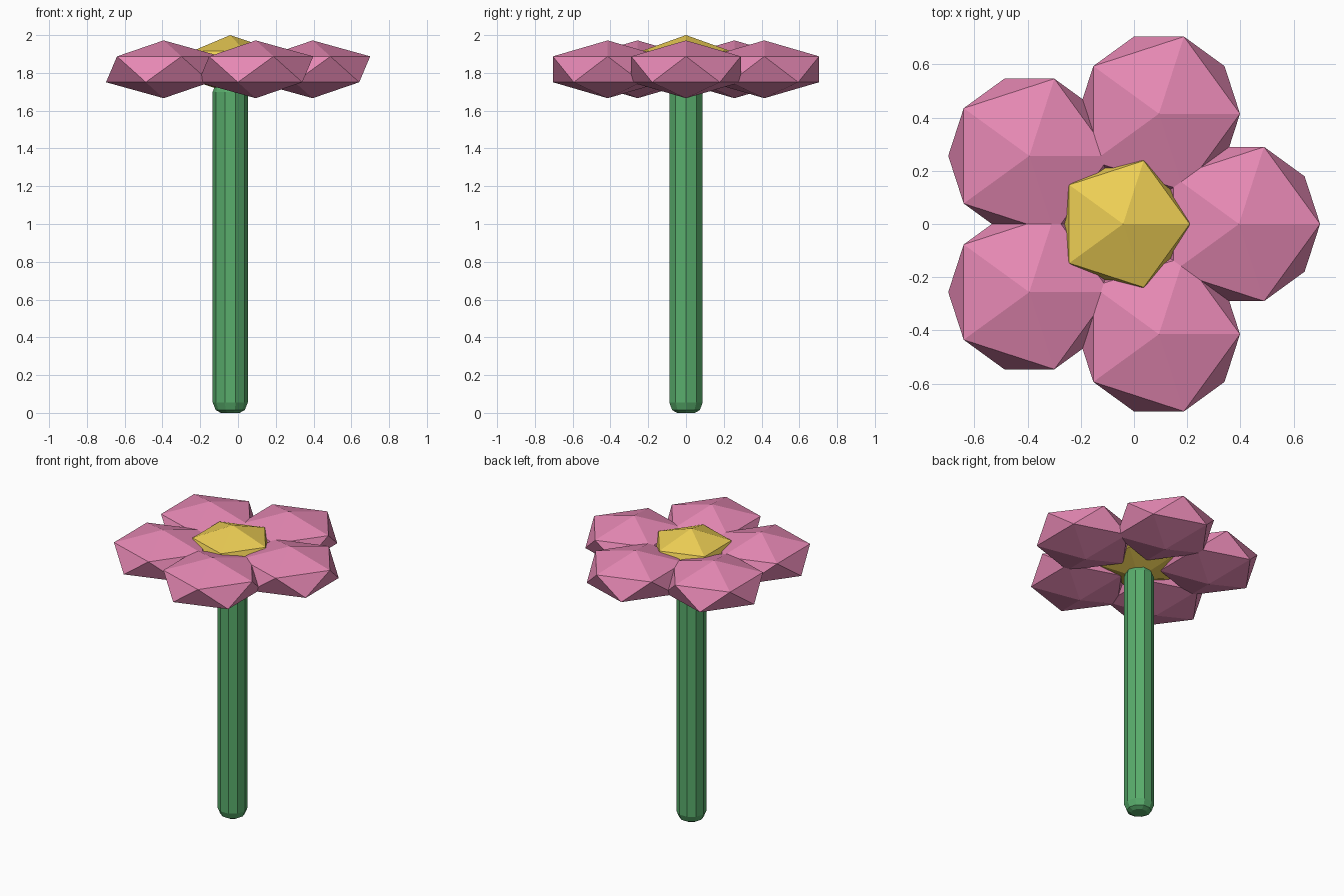
import bpy, bmesh, math

if "Cube" in bpy.data.objects:
    bpy.data.objects.remove(bpy.data.objects["Cube"])

CX = -0.041  # flower axis


def material(name, rgb):
    m = bpy.data.materials.new(name)
    m.diffuse_color = (*rgb, 1)
    m.use_nodes = True
    m.node_tree.nodes["Principled BSDF"].inputs["Base Color"].default_value = m.diffuse_color
    return m


pink = material("petal_pink", (0.80, 0.25, 0.46))
yellow = material("centre_yellow", (0.85, 0.62, 0.09))
green = material("stem_green", (0.10, 0.42, 0.15))


def add_object(name, bm, mat, location):
    bmesh.ops.recalc_face_normals(bm, faces=bm.faces)
    mesh = bpy.data.meshes.new(name)
    bm.to_mesh(mesh)
    bm.free()
    mesh.materials.append(mat)
    obj = bpy.data.objects.new(name, mesh)
    obj.location = location
    bpy.context.collection.objects.link(obj)
    return obj


def flat_gem(name, location, radius, half_height, mat):
    """Squashed icosahedron."""
    bm = bmesh.new()
    bmesh.ops.create_icosphere(bm, subdivisions=1, radius=1)
    bmesh.ops.scale(bm, vec=(radius, radius, half_height), verts=bm.verts)
    return add_object(name, bm, mat, location)


# Five petals, all with the same orientation
for i in range(5):
    a = math.tau * i / 5
    flat_gem(f"petal_{i + 1}",
             (CX + 0.436 * math.cos(a), 0.436 * math.sin(a), 1.819),
             0.341, 0.153, pink)

# Flower centre
flat_gem("flower_centre", (CX, 0, 1.846), 0.28, 0.154, yellow)

# Ten-sided stem with rounded ends
SIDES = 10
profile = [(0.050, 0), (0.077, 0.015), (0.093, 0.055),
           (0.093, 1.70), (0.077, 1.74), (0.050, 1.755)]
bm = bmesh.new()
rings = [[bm.verts.new((r * math.cos(math.tau * k / SIDES),
                        r * math.sin(math.tau * k / SIDES), z))
          for k in range(SIDES)] for r, z in profile]
for low, high in zip(rings, rings[1:]):
    for k in range(SIDES):
        n = (k + 1) % SIDES
        bm.faces.new((low[k], low[n], high[n], high[k]))
bm.faces.new(rings[0])
bm.faces.new(rings[-1])
add_object("stem", bm, green, (CX, 0, 0))
